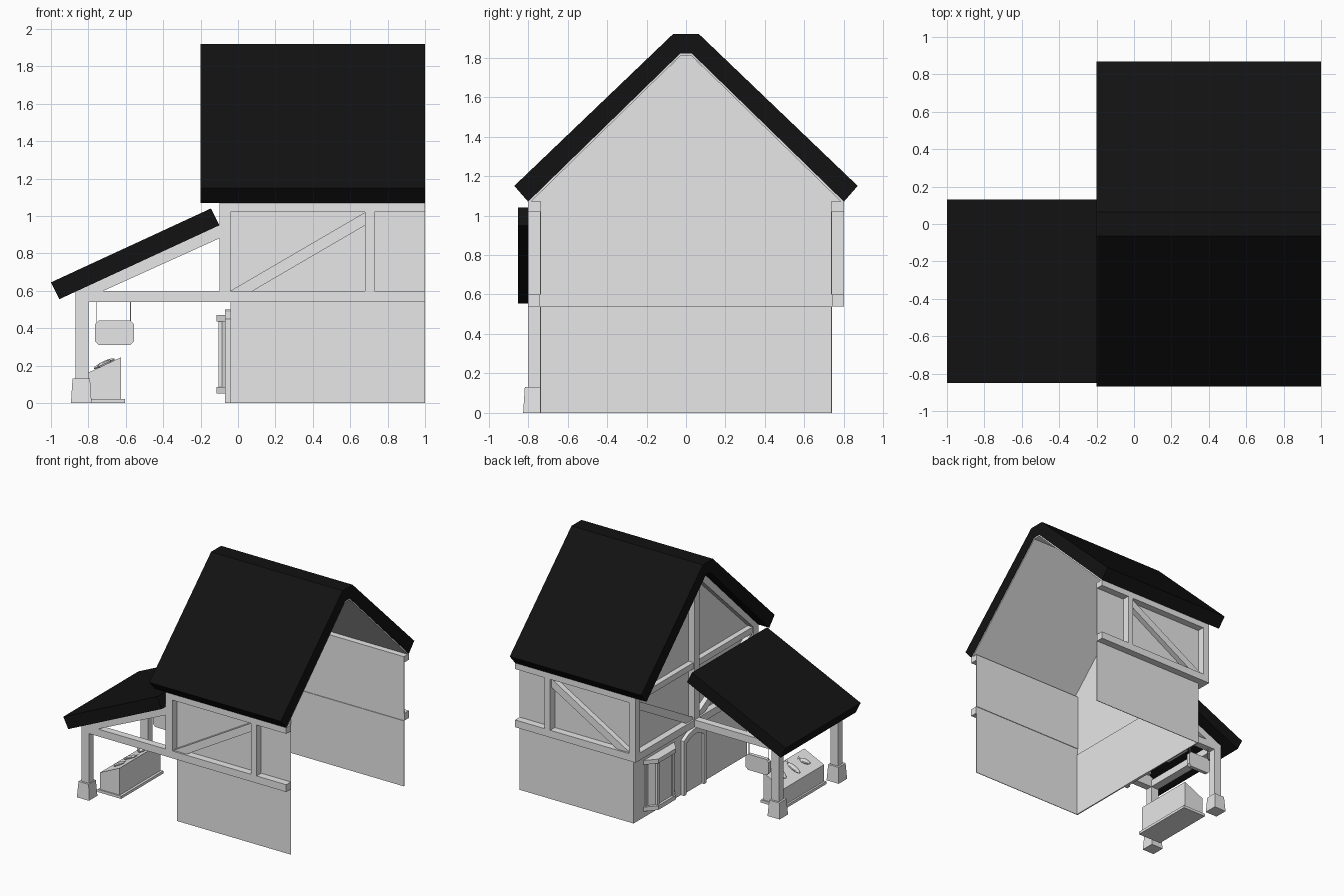
import bpy, bmesh
from mathutils import Matrix, Vector

cube = bpy.data.objects.get("Cube")
if cube:
    bpy.data.objects.remove(cube, do_unlink=True)


def material(name, value):
    m = bpy.data.materials.new(name)
    m.use_nodes = True
    colour = (value, value, value, 1)
    m.diffuse_color = colour
    m.node_tree.nodes["Principled BSDF"].inputs["Base Color"].default_value = colour
    return m


GREY = material("pale grey", 0.8)
BLACK = material("roof black", 0.006)


def finish(name, bm, mat):
    bmesh.ops.recalc_face_normals(bm, faces=bm.faces)
    mesh = bpy.data.meshes.new(name)
    bm.to_mesh(mesh)
    bm.free()
    mesh.materials.append(mat)
    ob = bpy.data.objects.new(name, mesh)
    bpy.context.collection.objects.link(ob)
    return ob


def prism(name, points, axis, start, end, mat=GREY):
    """Extrude a flat outline along an axis; points hold the other two coordinates in order."""
    bm = bmesh.new()

    def place(p, d):
        c = list(p)
        c.insert("xyz".index(axis), d)
        return bm.verts.new(c)

    face = bm.faces.new([place(p, start) for p in points])
    ext = bmesh.ops.extrude_face_region(bm, geom=[face])
    move = Vector([end - start if a == axis else 0 for a in "xyz"])
    bmesh.ops.translate(bm, vec=move, verts=[v for v in ext["geom"] if isinstance(v, bmesh.types.BMVert)])
    return finish(name, bm, mat)


def box(name, x0, x1, y0, y1, z0, z1, mat=GREY):
    return prism(name, [(x0, y0), (x1, y0), (x1, y1), (x0, y1)], "z", z0, z1, mat)


def mirrored(points):
    """Complete a half outline given from the eave to the ridge."""
    return points + [(-y, z) for y, z in reversed(points)]


# Main roof and its pale lining
prism("main_roof", mirrored([(0.8, 1.07), (0.87, 1.15), (0.065, 1.92)])
      + [(-0.03, 1.82), (0.03, 1.82)], "x", -0.2, 1, BLACK)
prism("roof_lining", [(0.8, 1.07), (0.03, 1.82), (-0.03, 1.82), (-0.8, 1.07),
                      (-0.785, 1.07), (-0.03, 1.808), (0.03, 1.808), (0.785, 1.07)], "x", -0.1, 0.998)

# Gable end walls
prism("lower_gable_wall", [(-0.74, 0), (0.74, 0), (0.74, 0.54), (-0.74, 0.54)], "x", -0.04, -0.03)
prism("upper_gable_wall", mirrored([(0.74, 0.6), (0.74, 1.08), (0.03, 1.76)]), "x", -0.045, -0.04)
box("gable_floor_beam", -0.1, -0.04, -0.8, 0.8, 0.54, 0.6)
box("gable_tie_beam", -0.09, -0.04, -0.74, 0.74, 1.02, 1.07)
box("gable_centre_post", -0.1, -0.04, -0.03, 0.03, 0.6, 1.82)

# Side walls with timber framing, the same on both sides
for s, side in ((-1, "front"), (1, "back")):
    inner, outer, panel = s * 0.74, s * 0.8, s * 0.735
    box(side + "_lower_wall", -0.04, 1, panel, inner, 0, 0.54)
    box(side + "_upper_wall", -0.04, 1, panel, inner, 0.6, 1.07)
    box(side + "_floor_beam", -0.1, 1, inner, outer, 0.54, 0.6)
    box(side + "_top_beam", -0.1, 1, inner, outer, 1.02, 1.07)
    box(side + "_corner_post", -0.1, -0.04, inner, outer, 0.6, 1.02)
    box(side + "_middle_post", 0.68, 0.73, inner, outer, 0.6, 1.02)
    prism(side + "_wall_brace", [(-0.04, 0.6), (0.08, 0.6), (0.68, 0.95), (0.68, 1.02)],
          "y", inner, s * 0.785)
    prism(side + "_gable_rafter", [(s * 0.8, 1.02), (s * 0.8, 1.07), (0, 1.835), (0, 1.77),
                                   (s * 0.74, 1.07), (s * 0.74, 1.02)], "x", -0.1, -0.04)
    prism(side + "_gable_brace", [(s * 0.74, 1.02), (s * 0.74, 0.95), (s * 0.12, 0.6),
                                  (s * 0.03, 0.6), (s * 0.03, 0.62)], "x", -0.085, -0.04)

# Arched door and its frame
def arch(half, spring, top):
    mid = spring + (top - spring) * 0.75
    return [(-0.02 + y, z) for y, z in [(-half, 0), (-half, spring), (-half * 0.55, mid), (-half * 0.18, top),
                                        (half * 0.18, top), (half * 0.55, mid), (half, spring), (half, 0)]]


opening = arch(0.115, 0.415, 0.455)
prism("door_frame", arch(0.145, 0.45, 0.5) + opening[::-1], "x", -0.07, -0.028)
prism("door", opening, "x", -0.05, -0.028)


# Bay window
def bay(depth, half):
    c, flat = 0.41, half * 0.58
    return [(-0.04, c - half), (-0.04 - depth, c - flat), (-0.04 - depth, c + flat), (-0.04, c + half)]


prism("bay_window_body", bay(0.055, 0.17), "z", 0.08, 0.44)
prism("bay_window_sill", bay(0.075, 0.2), "z", 0.05, 0.085)
prism("bay_window_cap", bay(0.075, 0.2), "z", 0.435, 0.47)
for i, (x, y) in enumerate(bay(0.055, 0.17)):
    box(f"bay_window_mullion_{i}", x - 0.01, x + 0.01, y - 0.012, y + 0.012, 0.08, 0.44)

# Lean-to canopy on two posts
prism("canopy_roof", [(-1, 0.645), (-0.145, 1.04), (-0.1, 0.95), (-0.955, 0.555)],
      "y", -0.85, 0.13, BLACK)
box("canopy_cross_beam", -0.87, -0.8, -0.74, -0.03, 0.54, 0.6)
for side, y in (("front", -0.77), ("back", 0)):
    lo, hi = y - 0.03, y + 0.03
    box(side + "_canopy_post", -0.87, -0.8, lo, hi, 0.1, 0.6)
    box(side + "_canopy_beam", -0.87, -0.1, lo, hi, 0.54, 0.6)
    prism(side + "_canopy_rafter", [(-0.86, 0.6), (-0.1, 0.95), (-0.1, 0.88), (-0.73, 0.595)], "y", lo, hi)
    bm = bmesh.new()
    bmesh.ops.create_cone(bm, cap_ends=True, segments=4, radius1=0.078, radius2=0.066, depth=0.13,
                          matrix=Matrix.Translation((-0.838, y, 0.065)) @ Matrix.Rotation(0.7854, 4, "Z"))
    finish(side + "_post_base", bm, GREY)

# Hanging sign board
prism("sign_board", [(-0.765, 0.33), (-0.745, 0.31), (-0.575, 0.31), (-0.555, 0.33),
                     (-0.555, 0.42), (-0.575, 0.44), (-0.745, 0.44), (-0.765, 0.42)], "y", -0.015, 0.015)
for i, x in enumerate((-0.755, -0.575)):
    box(f"sign_cord_{i}", x - 0.002, x + 0.002, -0.002, 0.002, 0.43, 0.54)

# Sloped market stall
prism("stall_box", [(-0.805, 0), (-0.625, 0), (-0.625, 0.245), (-0.805, 0.16)], "y", -0.65, -0.12)
box("stall_plinth", -0.82, -0.605, -0.66, -0.11, 0, 0.022)

# Fish laid along the sloped top
slope = Matrix.Rotation(-0.441, 4, "Y")
for i, (y, length, turn) in enumerate(((-0.53, 0.045, 0.5), (-0.385, 0.065, 0), (-0.24, 0.045, -0.5))):
    place = Matrix.Translation((-0.715, y, 0.21)) @ slope @ Matrix.Rotation(turn, 4, "Z")
    bm = bmesh.new()
    bmesh.ops.create_uvsphere(bm, u_segments=10, v_segments=6, radius=1,
                              matrix=place @ Matrix.Diagonal((length, 0.026, 0.014, 1)))
    tail = [bm.verts.new(place @ Vector(p)) for p in
            ((length * 0.85, 0, 0.006), (length * 1.35, 0.022, 0.006), (length * 1.35, -0.022, 0.006))]
    bm.faces.new(tail)
    finish(f"fish_{i}", bm, GREY)
